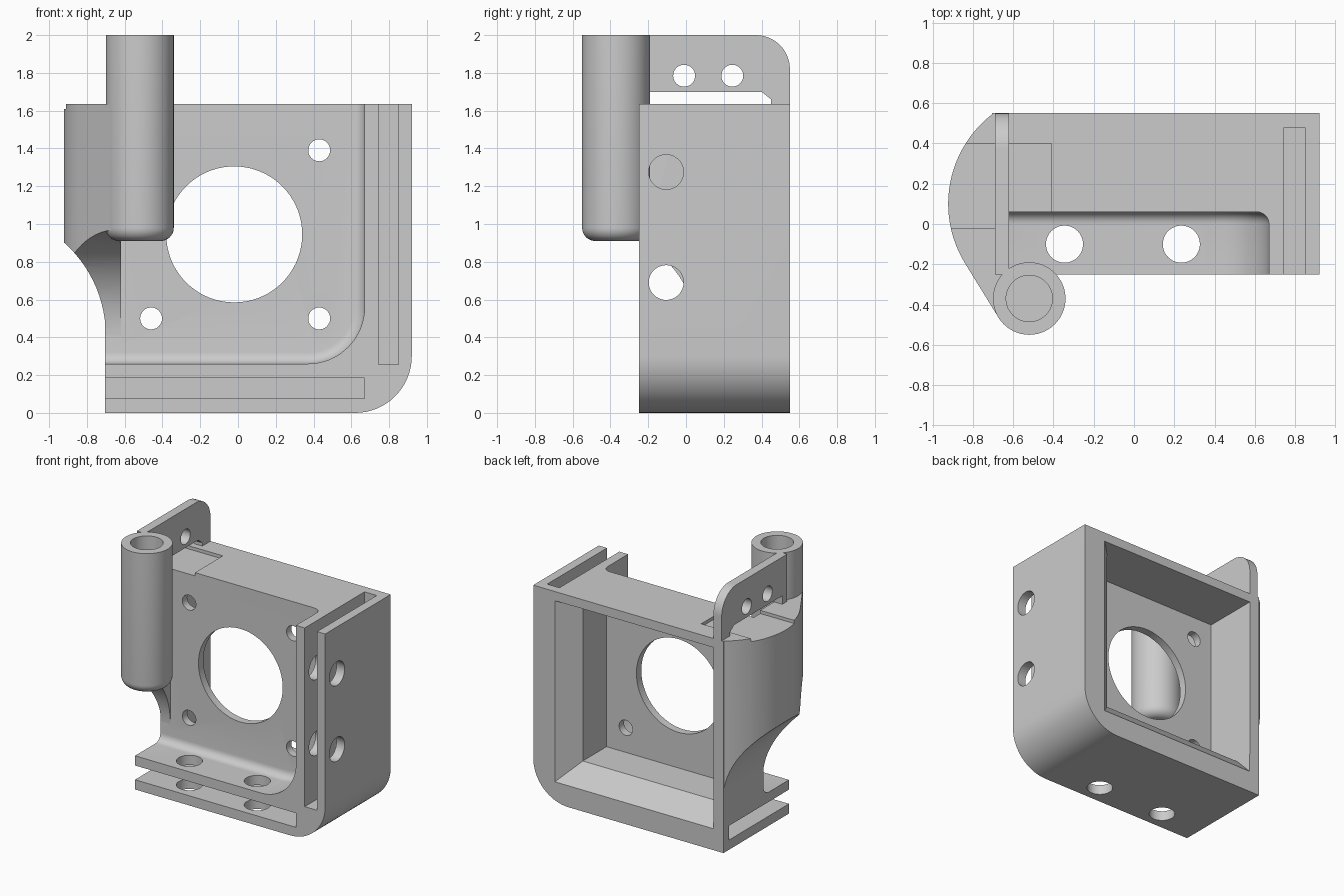
import bpy, bmesh
from math import sin, cos, radians, pi
from mathutils import Vector, Matrix

if "Cube" in bpy.data.objects:
    bpy.data.objects.remove(bpy.data.objects["Cube"], do_unlink=True)

grey = bpy.data.materials.new("plain_grey")
grey.use_nodes = True
GREY = (0.6, 0.6, 0.6, 1)
grey.diffuse_color = GREY
grey.node_tree.nodes["Principled BSDF"].inputs["Base Color"].default_value = GREY


def finish(name, bm):
    bmesh.ops.recalc_face_normals(bm, faces=bm.faces[:])
    mesh = bpy.data.meshes.new(name)
    bm.to_mesh(mesh)
    bm.free()
    mesh.materials.append(grey)
    obj = bpy.data.objects.new(name, mesh)
    bpy.context.collection.objects.link(obj)
    return obj


def arc(cx, cy, r, start, end, steps=16):
    angles = [radians(start + (end - start) * i / steps) for i in range(steps + 1)]
    return [(cx + r * cos(a), cy + r * sin(a)) for a in angles]


def prism(name, profile, axis, low, high, round_far=0):
    """Extrude a 2D profile along an axis; optionally round the far rim."""
    place = {"x": lambda p, d: (d, p[0], p[1]),
             "y": lambda p, d: (p[0], d, p[1]),
             "z": lambda p, d: (p[0], p[1], d)}[axis]
    bm = bmesh.new()
    near = [bm.verts.new(place(p, low)) for p in profile]
    far = [bm.verts.new(place(p, high)) for p in profile]
    bm.faces.new(near)
    rim = bm.faces.new(far)
    for i in range(len(profile)):
        j = (i + 1) % len(profile)
        bm.faces.new((near[i], near[j], far[j], far[i]))
    bmesh.ops.recalc_face_normals(bm, faces=bm.faces[:])
    if round_far:
        bmesh.ops.bevel(bm, geom=list(rim.edges), offset=round_far, segments=6,
                        profile=0.5, affect="EDGES", clamp_overlap=False)
    return finish(name, bm)


def box(name, x, y, z):
    return prism(name, [(x[0], y[0]), (x[1], y[0]), (x[1], y[1]), (x[0], y[1])], "z", *z)


def rod(center, radius, axis, low, high, sides=48):
    return prism("cutter", arc(*center, radius, 0, 360, sides)[:-1], axis, low, high)


def cut(obj, cutter):
    cutter.hide_render = True
    mod = obj.modifiers.new("cut", "BOOLEAN")
    mod.operation = "DIFFERENCE"
    mod.solver = "EXACT"
    mod.object = cutter
    with bpy.context.temp_override(object=obj, active_object=obj, selected_objects=[obj]):
        bpy.ops.object.modifier_apply(modifier=mod.name)
    bpy.data.objects.remove(cutter, do_unlink=True)


def top_recess():
    return box("cutter", (-1, -0.41), (-0.02, 0.4), (1.61, 1.8))


TOP = 1.635

# Main housing with one rounded lower corner
housing = prism("housing", [(-0.705, 0)] + arc(0.62, 0.3, 0.3, -90, 0)
                + [(0.92, TOP), (-0.705, TOP)], "y", -0.25, 0.55)

# Front recess with a filleted inner corner
cut(housing, prism("cutter", [(-1.5, 0.26)] + arc(0.37, 0.56, 0.3, -90, 0)
                   + [(0.67, 2.5), (-1.5, 2.5)], "y", -0.6, 0.06, round_far=0.06))

# Flared mouth and straight cavity at the back
bm = bmesh.new()
for y, right, bottom in ((0.40, 0.585, 0.32), (0.57, 0.755, 0.145)):
    for x in (-0.619, right):
        for z in (bottom, 1.564):
            bm.verts.new((x, y, z))
bmesh.ops.convex_hull(bm, input=bm.verts[:])
cut(housing, finish("cutter", bm))
cut(housing, box("cutter", (-0.62, 0.595), (0.12, 0.6), (0.31, 1.565)))

# Slots inside the side wall and the floor
cut(housing, box("cutter", (0.745, 0.85), (-0.4, 0.48), (0.255, 1.8)))
cut(housing, box("cutter", (-0.9, 0.67), (-0.4, 0.48), (0.075, 0.185)))

# Large round opening and four screw holes in the plate
cut(housing, rod((-0.02, 0.945), 0.36, "y", 0, 0.2, 72))
for x in (-0.46, 0.43):
    for z in (0.5, 1.39):
        cut(housing, rod((x, z), 0.058, "y", 0, 0.2, 32))

# Mounting holes through the side wall and the floor
for z in (0.69, 1.275):
    cut(housing, rod((-0.105, z), 0.092, "x", 0.6, 1.1))
for x in (-0.345, 0.235):
    cut(housing, rod((x, -0.1), 0.092, "z", -0.1, 0.4))
cut(housing, top_recess())

# Curved side support that carries the tube, hollowed below
support = prism("side_support", arc(-0.36, 0.1, 0.5625, 127, 211.6, 24)
                + [(-0.673, -0.464), (-0.66, -0.3), (-0.62, -0.23), (-0.62, 0.55)],
                "z", 0.41, TOP)
cut(support, rod((-1.358, 0.41), 0.658, "y", -1, 1, 96))
cut(support, rod((-0.498, 0.41), 0.558, "x", -1.5, 0, 96))
cut(support, top_recess())

# Upright ear with a slot under it and two holes
ear = prism("upright_ear", [(-0.25, 1.6), (-0.19, 1.6), (-0.19, 1.7), (0.4, 1.7),
                            (0.45, 1.66), (0.45, 1.6), (0.55, 1.6)]
            + arc(0.37, 1.82, 0.18, 0, 90) + [(-0.25, 2)], "x", -0.69, -0.62)
for y in (-0.01, 0.245):
    cut(ear, rod((y, 1.785), 0.058, "x", -1, 0, 32))

# Upright tube with a rounded closed foot and a bore
outline = ([(0, 0.91)] + arc(0.11, 0.98, 0.07, -90, 0, 8)
           + [(0.18, 2), (0.115, 2), (0.115, 1), (0, 1)])
bm = bmesh.new()
verts = [bm.verts.new((r, 0, z)) for r, z in outline]
edges = [bm.edges.new(pair) for pair in zip(verts, verts[1:])]
bmesh.ops.spin(bm, geom=verts + edges, cent=(0, 0, 0), axis=(0, 0, 1),
               angle=2 * pi, steps=56)
bmesh.ops.remove_doubles(bm, verts=bm.verts[:], dist=0.0001)
bmesh.ops.transform(bm, matrix=Matrix.Translation(Vector((-0.52, -0.37, 0))),
                    verts=bm.verts[:])
tube = finish("upright_tube", bm)

# Smooth curves, crisp edges
bpy.ops.object.select_all(action="DESELECT")
for part in (housing, support, ear, tube):
    part.select_set(True)
bpy.context.view_layer.objects.active = housing
bpy.ops.object.shade_smooth_by_angle(angle=radians(30))
